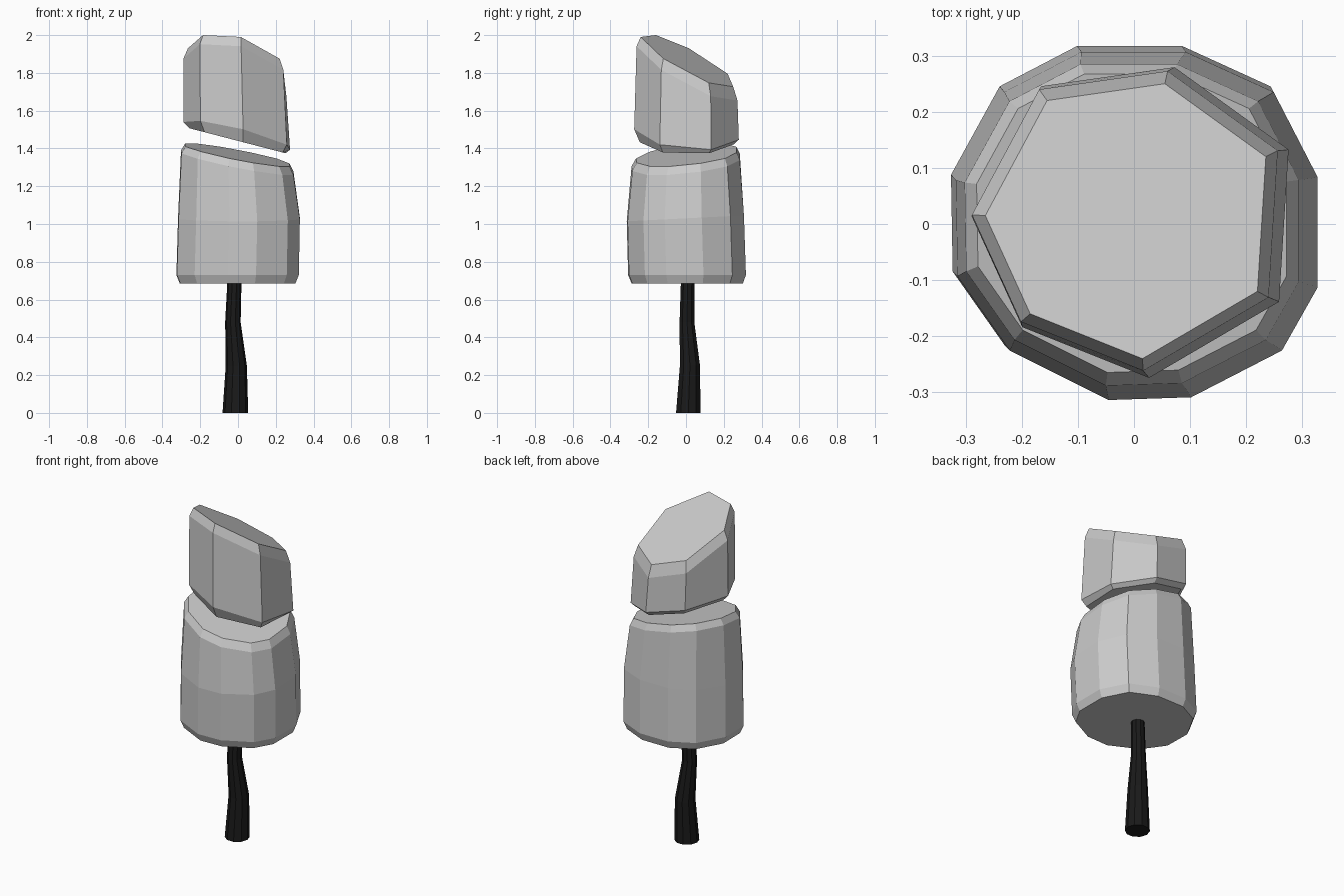
import bpy, bmesh, math

if "Cube" in bpy.data.objects:
    bpy.data.objects.remove(bpy.data.objects["Cube"])


def loft(name, rings):
    """Skin a closed solid through rings of equal point count."""
    bm = bmesh.new()
    vs = [[bm.verts.new(p) for p in r] for r in rings]
    n = len(rings[0])
    for a, b in zip(vs, vs[1:]):
        for i in range(n):
            j = (i + 1) % n
            bm.faces.new((a[i], a[j], b[j], b[i]))
    bm.faces.new(vs[0][::-1])
    bm.faces.new(vs[-1])
    bmesh.ops.recalc_face_normals(bm, faces=bm.faces[:])
    me = bpy.data.meshes.new(name)
    bm.to_mesh(me)
    bm.free()
    ob = bpy.data.objects.new(name, me)
    bpy.context.collection.objects.link(ob)
    return ob


def ring(outline, scale, dx, dy, height):
    """Scale and shift an outline; height is a function of x and y."""
    pts = [(x * scale + dx, y * scale + dy) for x, y in outline]
    return [(x, y, height(x, y)) for x, y in pts]


# Bent trunk: centre x, centre y, z, radius
trunk_path = [(-0.014, 0.012, 0, 0.068), (-0.009, 0.021, 0.25, 0.056),
              (-0.027, 0.005, 0.48, 0.041), (-0.018, 0.009, 0.72, 0.037)]
angles = [2 * math.pi * k / 10 for k in range(10)]
trunk = loft("trunk", [[(x + r * math.cos(a), y + r * math.sin(a), z) for a in angles]
                       for x, y, z, r in trunk_path])
black = bpy.data.materials.new("black_bark")
black.diffuse_color = (0.01, 0.01, 0.01, 1)
black.use_nodes = True
black.node_tree.nodes["Principled BSDF"].inputs["Base Color"].default_value = black.diffuse_color
trunk.data.materials.append(black)

# Lower foliage block: bulging sides, flat base, tilted top
low = [(0.33, -0.11), (0.33, 0.09), (0.25, 0.245), (0.09, 0.318), (-0.10, 0.318),
       (-0.24, 0.245), (-0.328, 0.085), (-0.325, -0.09), (-0.23, -0.225),
       (-0.05, -0.315), (0.10, -0.31), (0.265, -0.225)]


def low_top(x, y):
    return 1.365 - 0.19 * x + 0.10 * y


loft("lower_foliage", [
    ring(low, 0.93, -0.003, 0.005, lambda x, y: 0.685),
    ring(low, 0.985, -0.003, 0.004, lambda x, y: 0.73),
    ring(low, 0.98, 0.004, -0.005, lambda x, y: 1.03 + 0.05 * y),
    ring(low, 0.905, -0.005, -0.003, lambda x, y: low_top(x, y) - 0.04),
    ring(low, 0.84, -0.005, 0.0, low_top),
])

# Upper foliage block: seven sides, steeply cut top, tilted underside
up = [(0.22, -0.12), (0.235, 0.12), (0.055, 0.25), (-0.155, 0.22),
      (-0.265, 0.015), (-0.185, -0.16), (0.015, -0.24)]


def up_top(x, y):
    return 1.87 - 0.257 * x - 0.517 * y


def up_base(x, y):
    return 1.44 - 0.26 * x


wall_foot = ring(up, 1.13, 0.01, -0.003,
                 lambda x, y: up_base(x, y) + 0.025 + max(0, -y) * 0.16)
loft("upper_foliage", [
    ring(up, 1.02, 0.012, 0.0, up_base),
    wall_foot,
    ring(up, 1.09, 0.0, 0.0, lambda x, y: up_top(x, y) - 0.06),
    ring(up, 1.0, 0.0, 0.0, up_top),
])
